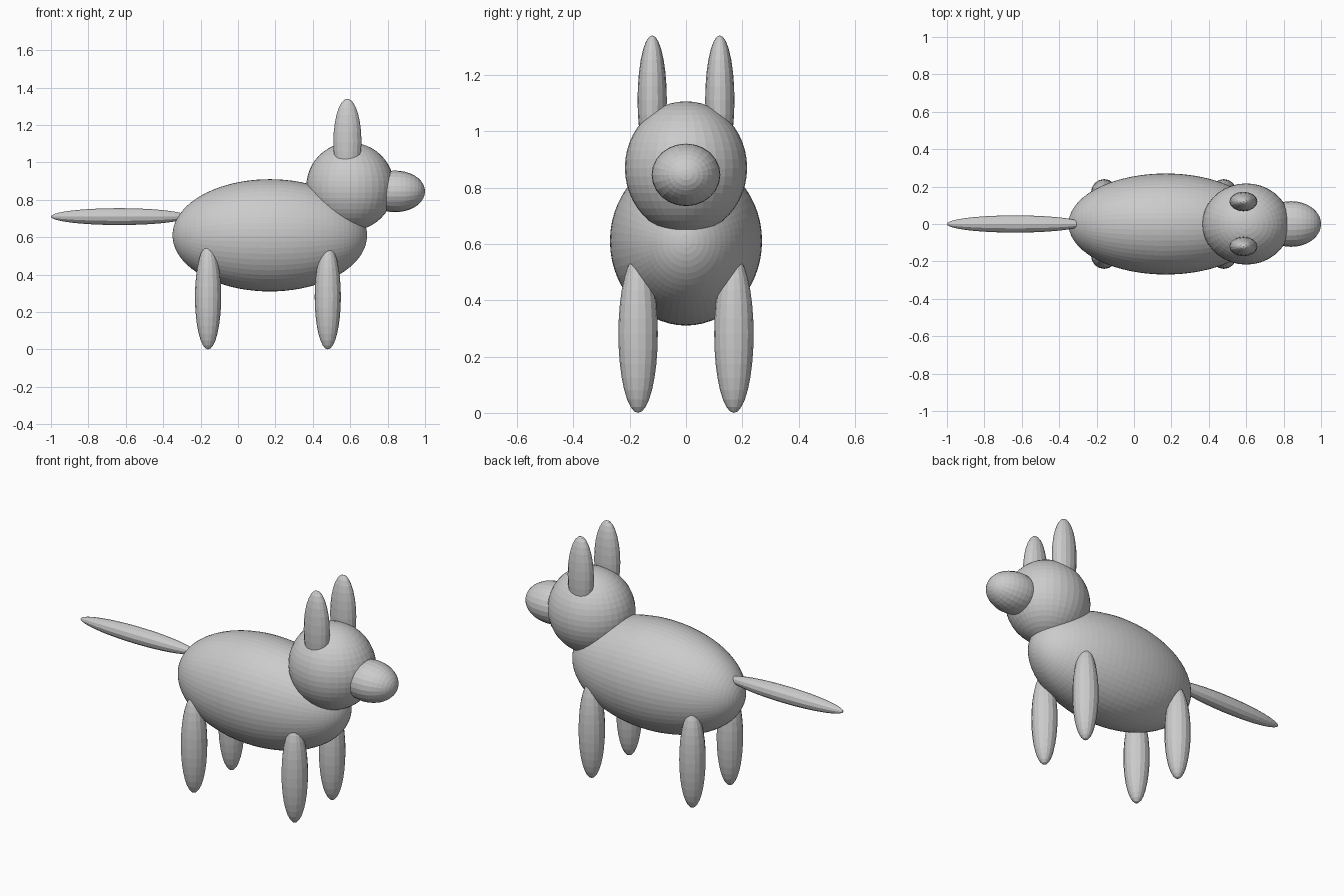
import bpy

if "Cube" in bpy.data.objects:
    bpy.data.objects.remove(bpy.data.objects["Cube"])


def ellipsoid(name, center, radii, segments, rings, along_x=False):
    """Faceted ellipsoid; along_x puts the poles on the x axis."""
    bpy.ops.mesh.primitive_uv_sphere_add(segments=segments, ring_count=rings, radius=1)
    ob = bpy.context.object
    ob.name = name
    if along_x:
        ob.rotation_euler = (0, 1.5707963, 0)
        bpy.ops.object.transform_apply(location=False, rotation=True, scale=False)
    ob.scale = radii
    ob.location = center
    bpy.ops.object.transform_apply(location=False, rotation=False, scale=True)
    return ob


# Torso, head and muzzle
ellipsoid("body", (0.17, 0, 0.61), (0.52, 0.27, 0.30), 56, 40, True)
ellipsoid("head", (0.60, 0, 0.87), (0.235, 0.217, 0.236), 36, 24)
ellipsoid("muzzle", (0.84, 0, 0.845), (0.16, 0.122, 0.111), 24, 18, True)

# Horizontal tail
ellipsoid("tail", (-0.635, 0, 0.71), (0.365, 0.046, 0.045), 12, 20, True)

# Mirrored legs and ears
for side, s in (("left", 1), ("right", -1)):
    ellipsoid(f"front_leg_{side}", (0.48, s * 0.17, 0.28), (0.07, 0.07, 0.28), 16, 16)
    ellipsoid(f"back_leg_{side}", (-0.16, s * 0.17, 0.28), (0.07, 0.07, 0.28), 16, 16)
    ellipsoid(f"ear_{side}", (0.585, s * 0.12, 1.11), (0.075, 0.052, 0.23), 16, 14)
